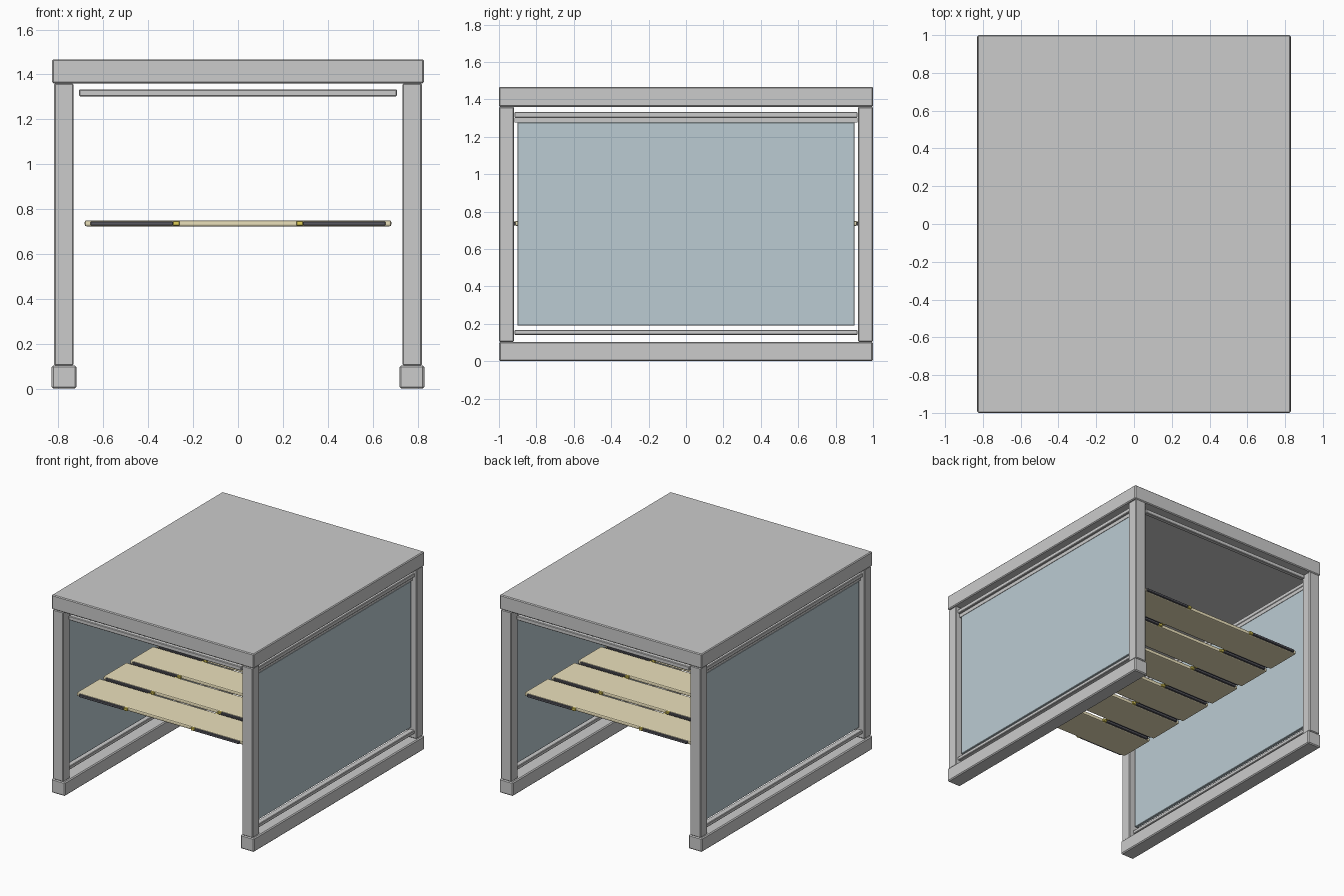
import bpy

if "Cube" in bpy.data.objects:
    bpy.data.objects.remove(bpy.data.objects["Cube"])


def material(name, rgb):
    m = bpy.data.materials.new(name)
    m.diffuse_color = (*rgb, 1.0)
    m.use_nodes = True
    m.node_tree.nodes["Principled BSDF"].inputs["Base Color"].default_value = m.diffuse_color
    return m


GLASS = material("blue_grey_panel", (0.50, 0.60, 0.65))
TAN = material("tan_board", (0.83, 0.75, 0.50))
DARK = material("dark_grip", (0.10, 0.10, 0.12))
YELLOW = material("yellow_clip", (0.75, 0.62, 0.10))


def box(name, x, y, z, bevel=0.004, mat=None, segments=1):
    """Box from (min, max) ranges, with a small edge bevel."""
    bpy.ops.mesh.primitive_cube_add(
        size=1, location=[sum(r) / 2 for r in (x, y, z)])
    ob = bpy.context.object
    ob.name = name
    ob.scale = [r[1] - r[0] for r in (x, y, z)]
    bpy.ops.object.transform_apply(location=False, rotation=False, scale=True)
    if bevel:
        mod = ob.modifiers.new("edge_bevel", "BEVEL")
        mod.width = bevel
        mod.segments = segments
    if mat:
        ob.data.materials.append(mat)
    return ob


def mirrored(s, a, b):
    """Range a..b placed on side s (+1 or -1)."""
    return (min(s * a, s * b), max(s * a, s * b))


# Roof slab
box("roof", (-0.828, 0.828), (-1, 1), (1.36, 1.467), 0.006)

for s, side in ((-1, "left"), (1, "right")):
    # Base rail and corner posts
    box(f"{side}_base_rail", mirrored(s, 0.72, 0.83), (-1, 1), (0, 0.103), 0.007)
    for t, end in ((-1, "front"), (1, "back")):
        box(f"{end}_{side}_post", mirrored(s, 0.733, 0.819),
            mirrored(t, 0.92, 0.999), (0.103, 1.36), 0.005)
    # Side screen with its upper and lower bars
    box(f"{side}_panel", mirrored(s, 0.765, 0.79), (-0.902, 0.902),
        (0.19, 1.276), 0.003, GLASS)
    box(f"{side}_upper_bar", mirrored(s, 0.762, 0.806), (-0.917, 0.917),
        (1.302, 1.333))
    box(f"{side}_panel_hanger", mirrored(s, 0.765, 0.79), (-0.917, 0.917),
        (1.276, 1.302), 0)
    box(f"{side}_lower_bar", mirrored(s, 0.762, 0.806), (-0.917, 0.917),
        (0.141, 0.168))

# Cross bars under the roof at both open ends
for t, end in ((-1, "front"), (1, "back")):
    box(f"{end}_cross_bar", (-0.708, 0.708), mirrored(t, 0.943, 0.975),
        (1.302, 1.333))

# Row of six shelf boards with grips and clips along both long edges
PITCH, DEPTH = 0.312, 0.27
for i in range(6):
    yc = (i - 2.5) * PITCH
    box(f"shelf_board_{i + 1}", (-0.683, 0.683),
        (yc - DEPTH / 2, yc + DEPTH / 2), (0.723, 0.75), 0.008, TAN, 2)
    for t, end in ((-1, "front"), (1, "back")):
        edge = sorted((yc + t * (DEPTH / 2 - 0.01), yc + t * (DEPTH / 2 + 0.012)))
        for s, side in ((-1, "left"), (1, "right")):
            box(f"{side}_{end}_grip_{i + 1}", mirrored(s, 0.29, 0.657), edge,
                (0.726, 0.745), 0.003, DARK)
            box(f"{side}_{end}_clip_{i + 1}", mirrored(s, 0.26, 0.29), edge,
                (0.725, 0.747), 0.003, YELLOW)
